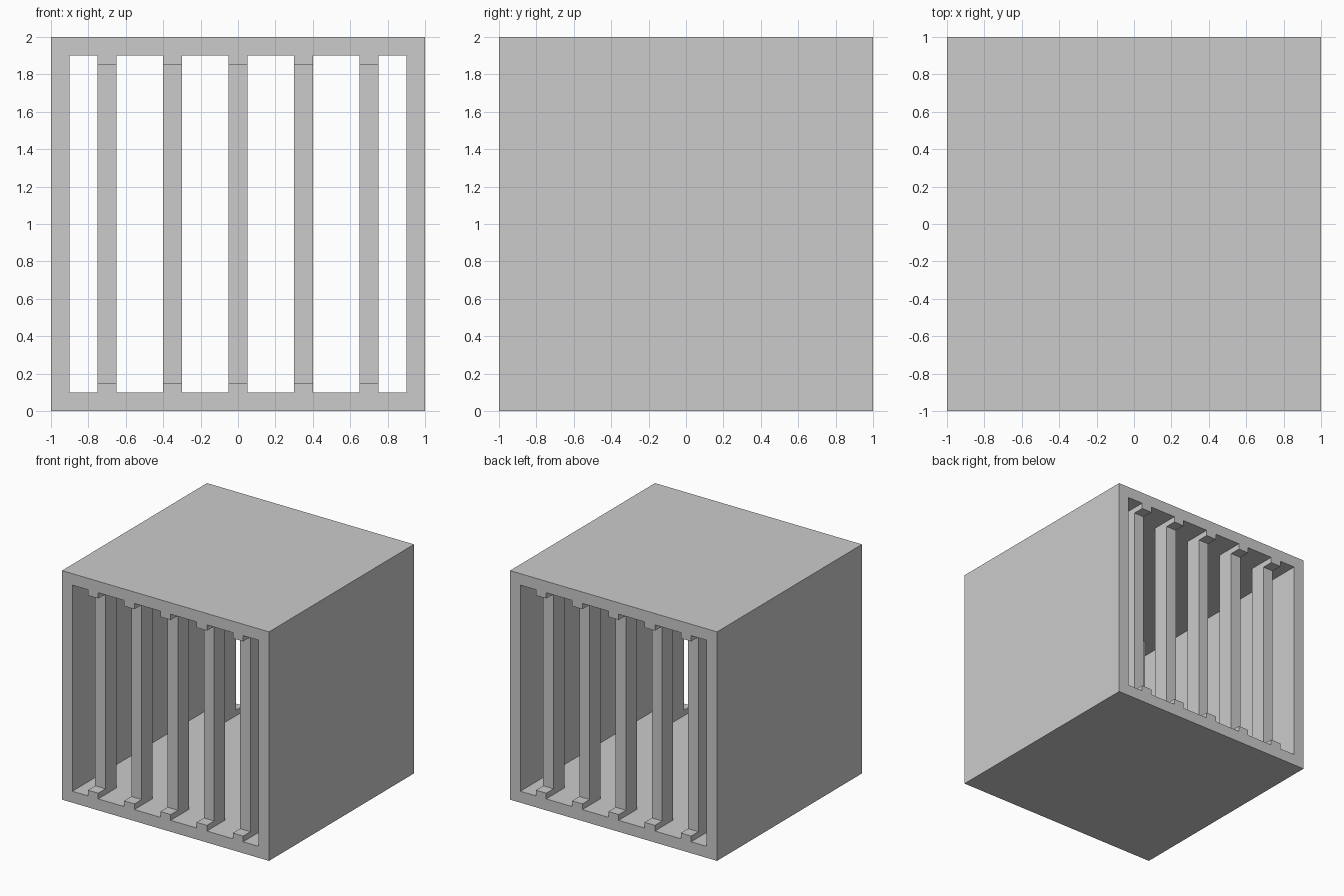
import bpy, bmesh
from mathutils import Matrix, Vector

if "Cube" in bpy.data.objects:
    bpy.data.objects.remove(bpy.data.objects["Cube"])

HALF, WALL = 1.0, 0.1


def new_object(name, bm):
    bmesh.ops.recalc_face_normals(bm, faces=bm.faces[:])
    mesh = bpy.data.meshes.new(name)
    bm.to_mesh(mesh)
    bm.free()
    ob = bpy.data.objects.new(name, mesh)
    bpy.context.collection.objects.link(ob)
    return ob


# Outer shell: square tube open at the front and back
def square_loop(bm, r, y):
    return [bm.verts.new((sx * r, y, 1 + sz * r))
            for sx, sz in ((-1, -1), (1, -1), (1, 1), (-1, 1))]


bm = bmesh.new()
loops = [square_loop(bm, HALF, -HALF), square_loop(bm, HALF, HALF),
         square_loop(bm, HALF - WALL, HALF), square_loop(bm, HALF - WALL, -HALF)]
for a, b in zip(loops, loops[1:] + loops[:1]):
    for i in range(4):
        j = (i + 1) % 4
        bm.faces.new((a[i], a[j], b[j], b[i]))
new_object("cage_shell", bm)

# Bars: side profile (y, z) with flush feet top and bottom and a recessed shaft
PROFILE = [(-1, 0.1), (-0.75, 0.1), (-0.75, 1.9), (-1, 1.9),
           (-1, 1.85), (-0.9, 1.85), (-0.9, 0.15), (-1, 0.15)]


def bar(name, x, side):
    bm = bmesh.new()
    face = bm.faces.new([bm.verts.new((x - 0.05, -side * y, z)) for y, z in PROFILE])
    ext = bmesh.ops.extrude_face_region(bm, geom=[face], use_keep_orig=True)
    verts = [g for g in ext["geom"] if isinstance(g, bmesh.types.BMVert)]
    bmesh.ops.translate(bm, verts=verts, vec=(0.1, 0, 0))
    new_object(name, bm)


for label, side in (("front", -1), ("back", 1)):
    for i in range(5):
        bar(f"{label}_bar_{i + 1}", -0.7 + 0.35 * i, side)
